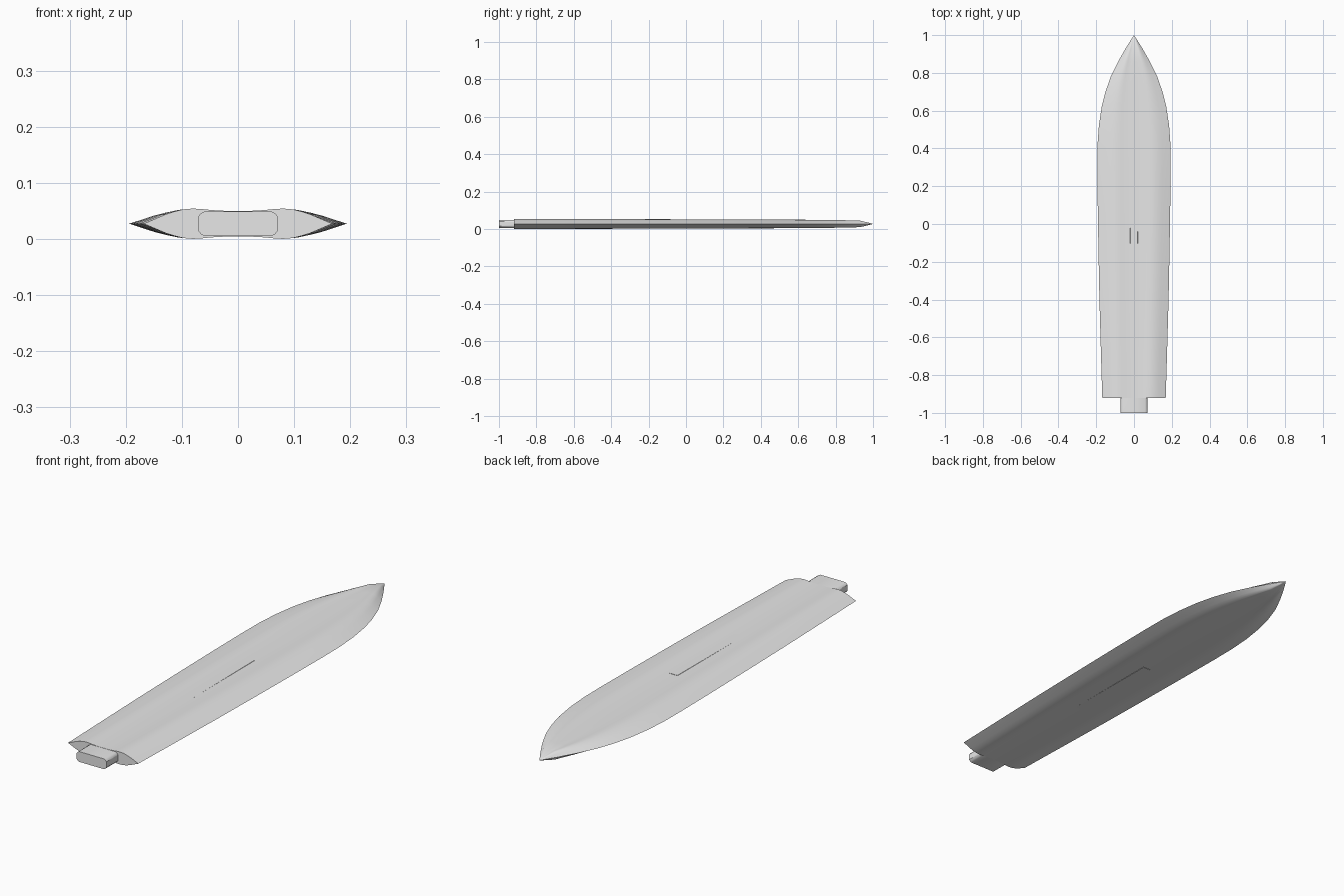
import bpy, bmesh, math

if "Cube" in bpy.data.objects:
    bpy.data.objects.remove(bpy.data.objects["Cube"])

ZC = 0.0275  # mid-plane height

steel = bpy.data.materials.new("light_grey_steel")
steel.diffuse_color = (0.8, 0.8, 0.8, 1)
steel.use_nodes = True
steel.node_tree.nodes["Principled BSDF"].inputs["Base Color"].default_value = steel.diffuse_color


def finish(name, bm, angle):
    bmesh.ops.recalc_face_normals(bm, faces=bm.faces)
    me = bpy.data.meshes.new(name)
    bm.to_mesh(me)
    bm.free()
    me.materials.append(steel)
    ob = bpy.data.objects.new(name, me)
    bpy.context.collection.objects.link(ob)
    bpy.context.view_layer.objects.active = ob
    ob.select_set(True)
    bpy.ops.object.shade_smooth_by_angle(angle=math.radians(angle))
    ob.select_set(False)
    return ob


def loft(name, rings, tip=None, angle=30):
    """Skin closed rings of points, capping the ends or closing to a tip."""
    bm = bmesh.new()
    vs = [[bm.verts.new(p) for p in r] for r in rings]
    n = len(vs[0])
    for a, b in zip(vs, vs[1:]):
        for i in range(n):
            j = (i + 1) % n
            bm.faces.new((a[i], a[j], b[j], b[i]))
    bm.faces.new(vs[0])
    if tip:
        t = bm.verts.new(tip)
        for i in range(n):
            bm.faces.new((vs[-1][i], vs[-1][(i + 1) % n], t))
    else:
        bm.faces.new(vs[-1])
    return finish(name, bm, angle)


def mirrored_ring(quarter, y):
    """Ring from a quarter profile that runs from the centre top to the side edge."""
    right = quarter + [(x, -z) for x, z in reversed(quarter) if z > 0]
    left = [(-x, z) for x, z in reversed(right) if x > 0]
    return [(x, y, ZC + z) for x, z in right + left]


# Blade: stations of (y, half width, thickness factor, fuller half height)
stations = [
    (-0.92, 0.168, 1.00, 0.0230), (-0.65, 0.176, 0.98, 0.0228),
    (-0.40, 0.183, 0.96, 0.0223), (-0.15, 0.188, 0.93, 0.0217),
    (0.10, 0.192, 0.90, 0.0208), (0.30, 0.194, 0.88, 0.0205),
    (0.42, 0.193, 0.87, 0.0203), (0.52, 0.186, 0.85, 0.0200),
    (0.62, 0.171, 0.83, 0.0197), (0.70, 0.151, 0.80, 0.0193),
    (0.78, 0.123, 0.77, 0.0188), (0.86, 0.084, 0.72, 0.0180),
    (0.93, 0.044, 0.64, 0.0160), (0.975, 0.016, 0.26, 0.0066),
]
profile = [(0.28, 0.0243), (0.38, 0.0260), (0.48, 0.0270),
           (0.58, 0.0256), (0.68, 0.0215), (0.77, 0.0165)]
rings = []
for y, w, s, c in stations:
    q = [(0, c), (0.14 * w, c)] + [(u * w, h * s) for u, h in profile] + [(w, 0)]
    rings.append(mirrored_ring(q, y))
loft("blade", rings, (0, 1, ZC))

# Tang: rounded bar that runs inside the blade and shows along the fuller
tang = []
for y, w in [(-1.0, 0.071), (-0.88, 0.071), (-0.70, 0.030), (0.085, 0.022)]:
    c = w * 0.17
    q = [(0, 0.0222), (w - c, 0.0222), (w - c * 0.4, 0.0185), (w, 0.0125), (w, 0.004)]
    tang.append(mirrored_ring(q, y))
loft("tang", tang, angle=35)
